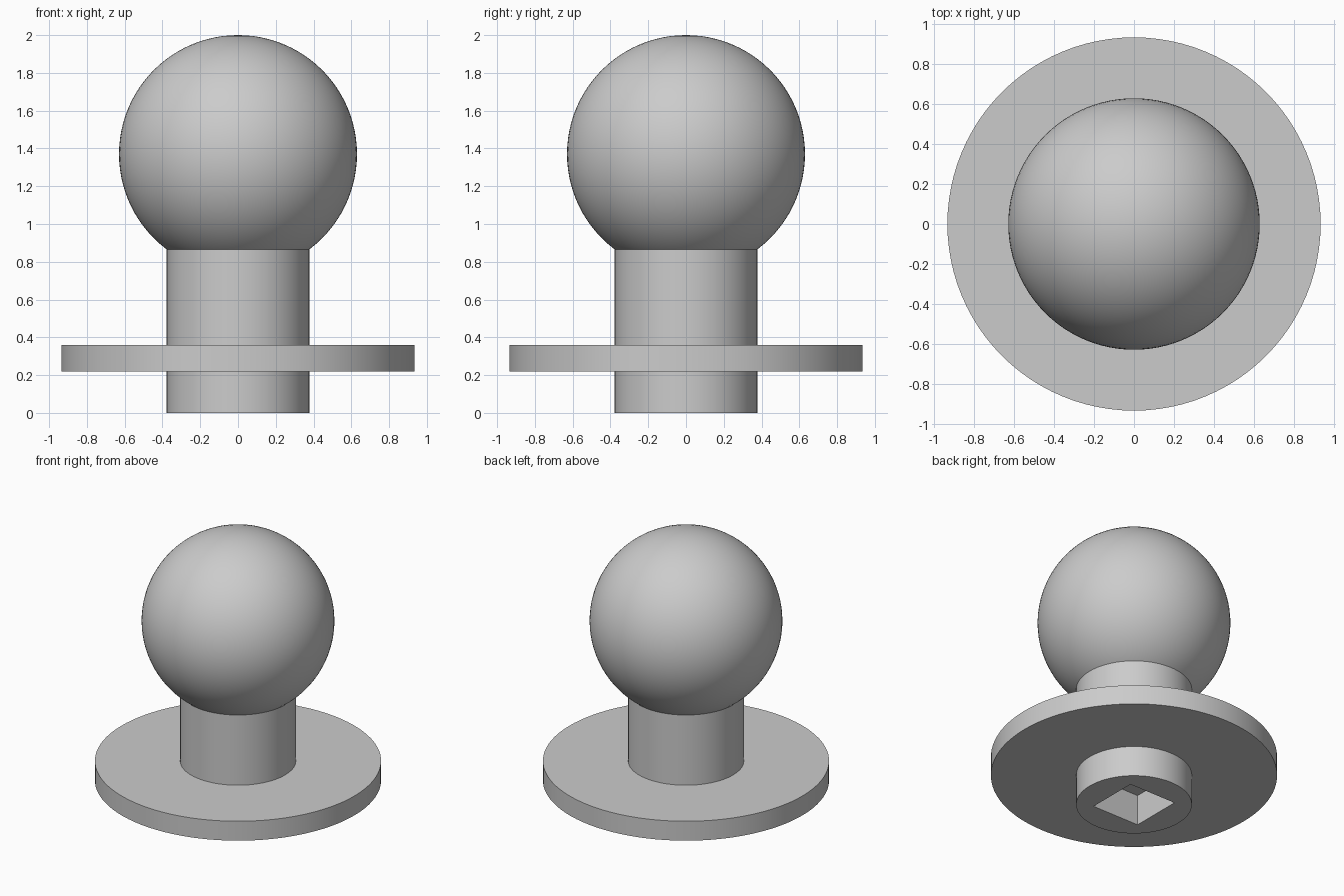
import bpy, bmesh, math
from mathutils import Matrix

cube = bpy.data.objects.get("Cube")
if cube:
    bpy.data.objects.remove(cube, do_unlink=True)

SEGMENTS = 96
BALL_R, BALL_Z = 0.63, 1.37
STEM_R = 0.378
NECK_Z = BALL_Z - math.sqrt(BALL_R**2 - STEM_R**2)

grey = bpy.data.materials.new("plain grey")
grey.use_nodes = True
colour = (0.6, 0.6, 0.6, 1)
grey.diffuse_color = colour
grey.node_tree.nodes["Principled BSDF"].inputs["Base Color"].default_value = colour


def add_object(name, bm):
    bmesh.ops.recalc_face_normals(bm, faces=bm.faces)
    mesh = bpy.data.meshes.new(name)
    bm.to_mesh(mesh)
    bm.free()
    mesh.materials.append(grey)
    obj = bpy.data.objects.new(name, mesh)
    bpy.context.collection.objects.link(obj)
    return obj


def activate(obj):
    bpy.ops.object.select_all(action='DESELECT')
    obj.select_set(True)
    bpy.context.view_layer.objects.active = obj


def lathe(name, profile):
    """Revolve a closed (radius, height) profile around z."""
    bm = bmesh.new()
    verts = [bm.verts.new((r, 0, z)) for r, z in profile]
    edges = [bm.edges.new(pair) for pair in zip(verts, verts[1:] + verts[:1])]
    bmesh.ops.spin(bm, geom=verts + edges, cent=(0, 0, 0), axis=(0, 0, 1),
                   angle=math.tau, steps=SEGMENTS, use_merge=True)
    bmesh.ops.remove_doubles(bm, verts=bm.verts, dist=0.0001)
    return add_object(name, bm)


# Ball, cut flat where it meets the stem
bm = bmesh.new()
bmesh.ops.create_uvsphere(bm, u_segments=SEGMENTS, v_segments=48, radius=BALL_R,
                          matrix=Matrix.Translation((0, 0, BALL_Z)))
bmesh.ops.bisect_plane(bm, geom=bm.verts[:] + bm.edges[:] + bm.faces[:],
                       plane_co=(0, 0, NECK_Z), plane_no=(0, 0, -1), clear_outer=True)
ball = add_object("ball", bm)

# Stem
bm = bmesh.new()
bmesh.ops.create_cone(bm, cap_ends=True, segments=SEGMENTS, radius1=STEM_R,
                      radius2=STEM_R, depth=NECK_Z,
                      matrix=Matrix.Translation((0, 0, NECK_Z / 2)))
stem = add_object("stem", bm)

# Square drive socket in the underside of the stem
SOCKET_SIDE, SOCKET_DEPTH = 0.375, 0.22
bm = bmesh.new()
bmesh.ops.create_cube(bm, size=1, matrix=Matrix.Diagonal(
    (SOCKET_SIDE, SOCKET_SIDE, SOCKET_DEPTH * 2, 1)))
cutter = add_object("socket_cutter", bm)
cutter.hide_render = True
cut = stem.modifiers.new("socket", 'BOOLEAN')
cut.operation = 'DIFFERENCE'
cut.solver = 'EXACT'
cut.object = cutter
activate(stem)
bpy.ops.object.modifier_apply(modifier=cut.name)
bpy.data.objects.remove(cutter, do_unlink=True)

# Round flange around the stem
flange = lathe("flange", [(STEM_R, 0.22), (0.935, 0.22), (0.935, 0.36), (STEM_R, 0.36)])

for part in (ball, stem, flange):
    activate(part)
    bpy.ops.object.shade_smooth_by_angle(angle=math.radians(30))
